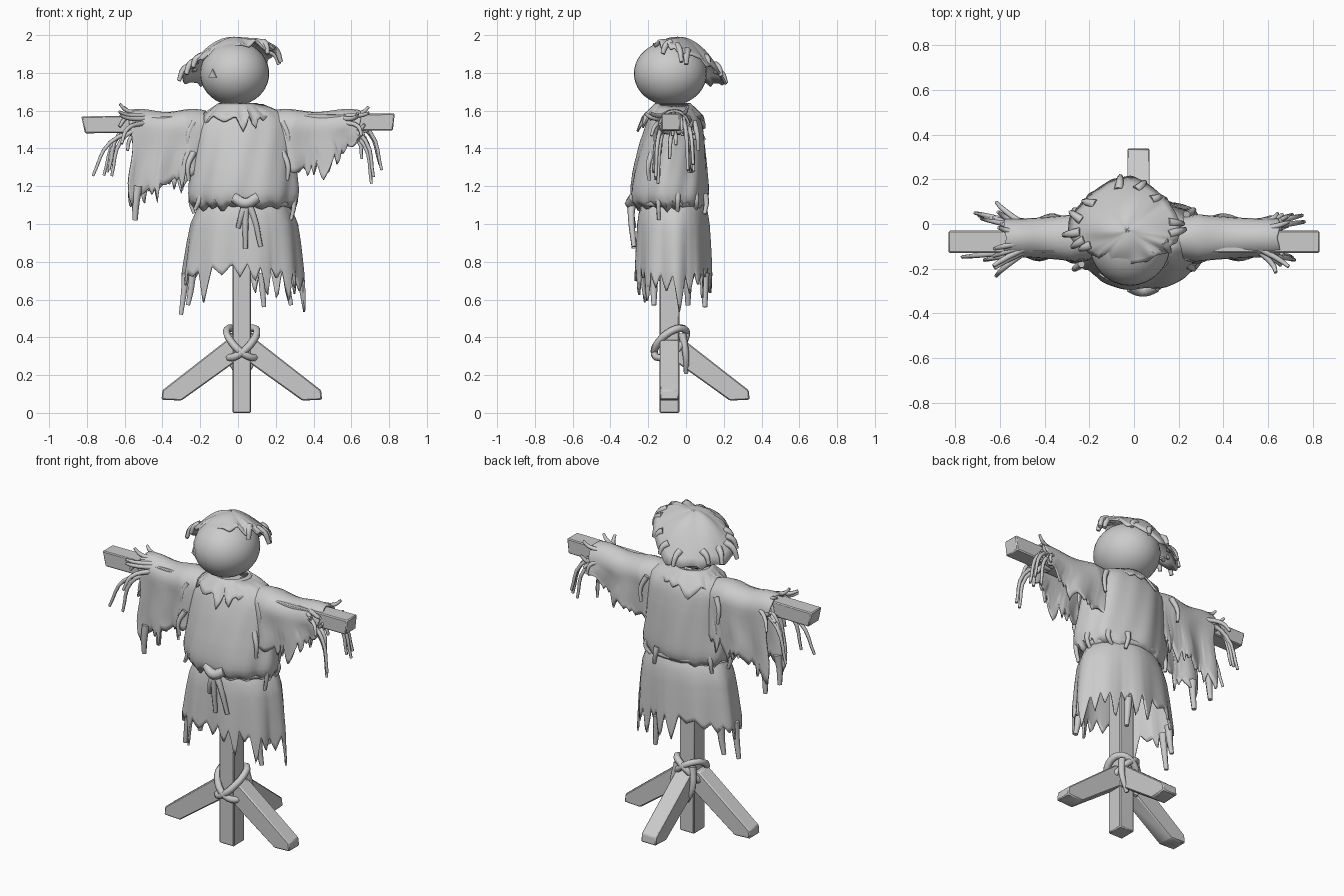
import bpy, bmesh, math, random
from math import sin, cos, pi
from mathutils import Matrix, Vector

random.seed(7)
if "Cube" in bpy.data.objects:
    bpy.data.objects.remove(bpy.data.objects["Cube"])

GREY = bpy.data.materials.new("plain_grey")
GREY.use_nodes = True
GREY.diffuse_color = (0.6, 0.6, 0.6, 1)
GREY.node_tree.nodes["Principled BSDF"].inputs["Base Color"].default_value = (0.6, 0.6, 0.6, 1)


def add_object(name, data):
    ob = bpy.data.objects.new(name, data)
    bpy.context.collection.objects.link(ob)
    data.materials.append(GREY)
    return ob


def finish(name, bm, smooth=True):
    bmesh.ops.recalc_face_normals(bm, faces=bm.faces)
    for f in bm.faces:
        f.smooth = smooth
    me = bpy.data.meshes.new(name)
    bm.to_mesh(me)
    bm.free()
    return add_object(name, me)


def cloth(name, nu, nv, pos, closed=True):
    """Thin sheet from pos(u, v), both 0..1."""
    bm = bmesh.new()
    cols = nu if closed else nu + 1
    grid = [[bm.verts.new(pos(i / nu, j / nv)) for i in range(cols)] for j in range(nv + 1)]
    for j in range(nv):
        for i in range(nu):
            k = (i + 1) % cols
            bm.faces.new((grid[j][i], grid[j][k], grid[j + 1][k], grid[j + 1][i]))
    ob = finish(name, bm)
    mod = ob.modifiers.new("thickness", "SOLIDIFY")
    mod.thickness = 0.012
    mod.offset = 0
    return ob


def teeth(n, low, high):
    """Ragged edge: pointed tatters along u, mostly short with a few long ones."""
    size = [low + (high - low) * random.random() ** 1.6 for _ in range(n)]
    skew = random.uniform(0, 6)

    def depth(u):
        x = ((u + 0.35 / n * sin(2 * pi * 3 * u + skew)) % 1) * n
        return size[int(x) % n] * (1 - abs(2 * (x % 1) - 1))
    return depth


def profile(table, t):
    """Blend rows of numbers; the first entry of each row is the key."""
    for a, b in zip(table, table[1:]):
        if t <= b[0]:
            f = max(0, (t - a[0]) / (b[0] - a[0]))
            return [p + (q - p) * f for p, q in zip(a[1:], b[1:])]
    return table[-1][1:]


def strand(name, points, radius, closed=False, taper=True):
    cu = bpy.data.curves.new(name, "CURVE")
    cu.dimensions = "3D"
    cu.bevel_depth = radius
    cu.bevel_resolution = 1
    cu.resolution_u = 4
    cu.use_fill_caps = True
    sp = cu.splines.new("BEZIER")
    sp.bezier_points.add(len(points) - 1)
    sp.use_cyclic_u = closed
    for i, (bp, p) in enumerate(zip(sp.bezier_points, points)):
        bp.co = p
        bp.handle_left_type = bp.handle_right_type = "AUTO"
        bp.radius = 1 - 0.7 * i / len(points) if taper else 1
    return add_object(name, cu)


def beam(name, outline, depth, place):
    """Outline in x and z, extruded along y and placed by a matrix."""
    bm = bmesh.new()
    face = bm.faces.new([bm.verts.new((x, -depth / 2, z)) for x, z in outline])
    out = bmesh.ops.extrude_face_region(bm, geom=[face])
    moved = [v for v in out["geom"] if isinstance(v, bmesh.types.BMVert)]
    bmesh.ops.translate(bm, verts=moved, vec=(0, depth, 0))
    bm.transform(place)
    ob = finish(name, bm, False)
    mod = ob.modifiers.new("worn_edges", "BEVEL")
    mod.width = 0.006
    return ob


# Wooden frame
POST = Matrix.Translation((0.02, -0.088, 0))
beam("post", [(-0.05, 0), (0.05, 0), (0.05, 1.62), (-0.05, 1.62)], 0.105, POST)
beam("crossbar", [(-0.83, 1.57), (-0.81, 1.48), (0.82, 1.495), (0.83, 1.585)], 0.1,
     Matrix.Translation((0, -0.08, 0)))
foot = [(0.42, 0.12), (0.425, 0.07), (0.32, 0.065), (0.02, 0.28), (0, 0.38), (0.08, 0.385)]
for name, angle in (("left_brace", 0), ("back_brace", pi / 2), ("right_brace", pi)):
    beam(name, foot, 0.1, POST @ Matrix.Rotation(angle, 4, "Z"))

# Rope lashing round the braces, high at the sides and back
for name, lean in (("lashing_a", 0.06), ("lashing_b", -0.06)):
    ring = [(0.02 + 0.08 * cos(a), -0.083 + 0.085 * sin(a),
             0.37 + lean * cos(a) + 0.05 * sin(a)) for a in [k * pi / 4 for k in range(8)]]
    strand(name, ring, 0.02, True, False)
for side in (-1, 1):
    strand("lashing_end", [(0.02 + side * 0.05, -0.02, 0.42), (0.02 + side * 0.065, 0.0, 0.3),
                           (0.02 + side * 0.03, 0.0, 0.21)], 0.022)

# Head
bm = bmesh.new()
bmesh.ops.create_uvsphere(bm, u_segments=32, v_segments=20, radius=1)
bm.transform(Matrix.Translation((-0.018, -0.083, 1.797)) @ Matrix.Diagonal((0.183, 0.193, 0.17, 1)))
finish("head", bm)

# Small triangular eye patch
bm = bmesh.new()
bmesh.ops.create_cone(bm, cap_ends=True, segments=3, radius1=0.03, radius2=0.03, depth=0.008)
out = Vector((-0.6, -0.8, 0))
bm.transform(Matrix.Translation(Vector((-0.02, -0.085, 1.79)) + out * 0.19) @
             out.to_track_quat("Z", "Y").to_matrix().to_4x4())
finish("eye_patch", bm, False)

# Ragged cap, high at the front and left, flaring down behind and to the right
cap_rag = teeth(20, 0.0, 0.07)


def cap_pos(u, v):
    a = u * 2 * pi
    c, s = cos(a), sin(a)
    rag = cap_rag(u) * v ** 4
    r = v * (1 + 0.04 * cos(4 * a)) + rag * 1.4
    rx = 0.225 if c > 0 else 0.25
    ry = 0.225 if s > 0 else 0.14
    drop = (0.13 - 0.07 * c + 0.09 * s) * v ** 1.8 + rag * 0.9
    bump = 0.008 * v * sin(4 * a + 5 * v)
    return (-0.03 + rx * r * c, -0.03 + ry * r * s, 1.985 - drop + bump)


cloth("cap", 100, 9, cap_pos)

# Hanging flaps along the cap rim, thickest at the two sides
for a, k in ((-0.45, 0.05), (-0.15, 0.07), (0.2, 0.06), (0.9, 0.04), (1.35, 0.05), (1.75, 0.06),
             (2.4, 0.05), (2.9, 0.06), (3.2, 0.07), (3.5, 0.06), (3.75, 0.05)):
    x, y, z = cap_pos(a / (2 * pi) % 1, 0.8)
    b = a + random.uniform(-0.7, 0.7)
    strand("cap_flap", [(x, y, z - 0.005), (x + k * 0.7 * cos(b), y + k * 0.6 * sin(b), z - k * 0.4),
                        (x + k * 1.1 * cos(b), y + k * sin(b), z - k * 1.3)], 0.022)

# Collar
collar_rag = teeth(14, 0.02, 0.12)


def collar_pos(u, v):
    a = u * 2 * pi
    rag = collar_rag(u) * v ** 2
    return (0.0 + (0.1 + 0.09 * v + 0.2 * rag) * cos(a),
            -0.07 + (0.09 + 0.065 * v + 0.4 * rag) * sin(a), 1.635 - 0.06 * v - rag)


cloth("collar", 70, 5, collar_pos)

# Shirt body: height, half width, half depth, centre y
SHIRT = [(1.09, 0.24, 0.165, -0.085), (1.13, 0.28, 0.195, -0.09), (1.18, 0.287, 0.2, -0.09),
         (1.28, 0.275, 0.19, -0.085), (1.42, 0.265, 0.168, -0.073), (1.52, 0.26, 0.145, -0.063),
         (1.58, 0.22, 0.12, -0.06), (1.63, 0.1, 0.08, -0.07)]
shirt_rag = teeth(20, 0, 0.05)


def shirt_pos(u, v):
    a = u * 2 * pi
    z = 1.63 - 0.53 * v
    rx, ry, cy = profile(SHIRT, z)
    fold = 1 + 0.03 * v * sin(7 * a + 3 * v) + 0.012 * sin(13 * a + 6 * v)
    return (0.027 + rx * fold * cos(a), cy + ry * fold * sin(a), z - shirt_rag(u) * v ** 8)


cloth("shirt", 80, 16, shirt_pos)

# Sleeves draped over the crossbar: distance along arm, hem height
HEMS = {"left": (1, 0.64, [(0.2, 1.3), (0.3, 1.29), (0.45, 1.34), (0.56, 1.41), (0.64, 1.48)]),
        "right": (-1, 0.57, [(0.2, 1.3), (0.27, 1.27), (0.42, 1.21), (0.52, 1.17), (0.57, 1.14)])}
for side, (sign, reach, hem) in HEMS.items():
    rags = [teeth(9, 0.02, 0.11), teeth(9, 0.02, 0.12)]

    def sleeve_pos(u, v):
        x = 0.17 + (reach - 0.17) * v
        s = abs(2 * u - 1)
        way = -1 if u < 0.5 else 1
        turn = min(s / 0.35, 1) * pi / 2
        fall = max(0, (s - 0.35) / 0.65)
        low = profile(hem, x)[0] - rags[u > 0.5](v)
        top = 1.595 + 0.008 * sin(9 * v)
        # Narrow at the seam so the shirt body swallows the edge
        seam = max(0, 1 - v * 4)
        width = 0.08 + 0.035 * (1 - v) ** 2 - 0.03 * seam + fall * 0.014 * sin(14 * v + way)
        z = top - 0.09 * (1 - cos(turn))
        z += (min(low, top - 0.1) - z) * fall
        return (sign * (x + 0.012 * sin(9 * s)), -0.062 + way * width * sin(turn), z)

    cloth(side + "_sleeve", 28, 54, sleeve_pos, False)

    # Long tatter at the outer corner of the hem
    if side == "right":
        for y in (-0.13, 0.01):
            strand("sleeve_tatter", [(-0.53, y, 1.2), (-0.54, y - 0.005, 1.12), (-0.545, y, 1.02)], 0.026)

    # Straw poking out of the cuff: short fan and long drooping stalks
    for i in range(20):
        a = i * 2.4
        y, z = -0.065 + 0.06 * cos(a), 1.535 + 0.055 * sin(a)
        long = i % 4 == 0
        spread = 0.82 - reach
        dx = random.uniform(0.5, 1.05) * spread if long else random.uniform(0.02, 0.09)
        dz = random.uniform(-0.3, -0.2) if long else random.uniform(-0.14, 0.05)
        dy = random.uniform(0.03, 0.06) if long else random.uniform(0.05, 0.12)
        x = reach - 0.03
        strand(side + "_straw", [(sign * (x - 0.05), y, z),
                                 (sign * (x + dx * 0.6), y + dy * 0.7 * cos(a), z + dz * 0.3),
                                 (sign * (x + dx), y + dy * cos(a), z + dz)], 0.015)

    # Torn strips down the shoulder seam
    for y, z in ((-0.17, 1.54), (-0.21, 1.38), (0.05, 1.54)):
        strand(side + "_shoulder_strip", [(sign * 0.235, y * 0.85, z), (sign * 0.265, y + 0.01, z - 0.07),
                                          (sign * 0.26, y + 0.015, z - 0.15)], 0.018)

# Skirt: height, half width, half depth
SKIRT = [(0.5, 0.325, 0.195), (0.75, 0.31, 0.195), (0.9, 0.293, 0.19),
         (1.0, 0.277, 0.185), (1.07, 0.248, 0.175), (1.14, 0.19, 0.145)]
skirt_rag = teeth(24, 0.02, 0.21)


def skirt_pos(u, v):
    a = u * 2 * pi
    hem = 0.79 - skirt_rag(u) - 0.06 * cos(a) ** 2
    z = 1.14 + (hem - 1.14) * v
    rx, ry = profile(SKIRT, z)
    fold = 1 + 0.035 * v * sin(9 * a + 1) + 0.015 * sin(5 * a)
    return (0.035 - 0.012 * v + rx * fold * cos(a), -0.07 + ry * fold * sin(a), z)


cloth("skirt", 144, 14, skirt_pos)

# Long tatters at the skirt corners
for x, y, low in ((-0.285, -0.08, 0.52), (-0.25, 0.01, 0.57), (0.265, -0.17, 0.57), (0.13, 0.1, 0.56)):
    strand("skirt_tatter", [(x * 0.97, y, 0.74), (x, y, 0.65), (x * 1.06, y, low)], 0.024)

# Rope belt with knot and hanging ends
belt = [(0.03 + 0.245 * cos(a), -0.085 + 0.175 * sin(a), 1.12 - 0.012 * cos(a))
        for a in [k * pi / 6 for k in range(12)]]
strand("belt", belt, 0.02, True, False)
strand("belt_knot", [(-0.02, -0.275, 1.14), (0.04, -0.295, 1.11), (0.1, -0.275, 1.14)], 0.03, False, False)
for x, drop in ((0.04, 0.23), (0.12, 0.22), (0.0, 0.12)):
    strand("belt_end", [(0.045, -0.285, 1.12), ((x + 0.04) / 2, -0.29, 1.05), (x, -0.275, 1.1 - drop)], 0.024)

# Loose shreds of the shirt hem over the belt
for a in (-0.3, 0.2, 0.75, 1.2, 2.5, 3.1, 3.7):
    x, y = 0.03 + 0.268 * cos(a), -0.085 + 0.197 * sin(a)
    low = random.uniform(1.02, 1.09)
    strand("hem_shred", [(x, y, 1.16), (x + 0.012 * cos(a), y + 0.01 * sin(a), 1.12),
                         (x + random.uniform(-0.04, 0.04), y, low)], 0.018)

# Keep creases sharp on the smooth cloth
bpy.ops.object.select_all(action="DESELECT")
for ob in bpy.context.collection.objects:
    if ob.type == "MESH" and GREY.name in ob.data.materials:
        ob.select_set(True)
        bpy.context.view_layer.objects.active = ob
bpy.ops.object.shade_smooth_by_angle(angle=math.radians(40))
